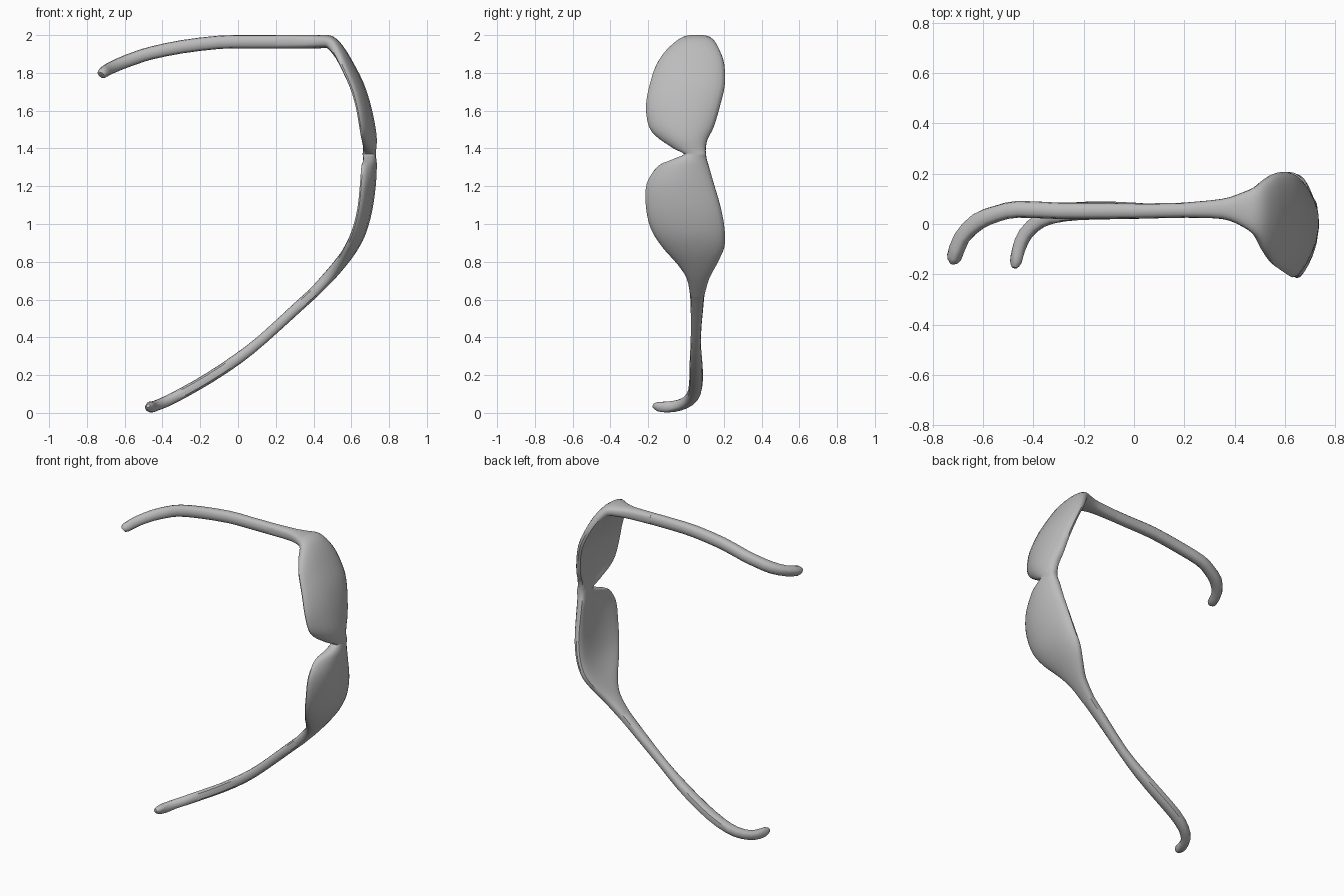
import bpy, bmesh, math
from mathutils import Vector

grey = bpy.data.materials.new("plain_grey")
grey.diffuse_color = (0.5, 0.5, 0.5, 1)


def smooth_path(rows, steps):
    """Catmull-Rom interpolation of whole stations."""
    rows = [list(r) for r in rows]
    out = []
    for i in range(len(rows) - 1):
        p0, p1 = rows[max(i - 1, 0)], rows[i]
        p2, p3 = rows[i + 1], rows[min(i + 2, len(rows) - 1)]
        for s in range(steps):
            t = s / steps
            out.append([0.5 * (2 * b + (c - a) * t + (2 * a - 5 * b + 4 * c - d) * t * t
                               + (3 * b - a - 3 * c + d) * t ** 3)
                        for a, b, c, d in zip(p0, p1, p2, p3)])
    out.append(rows[-1])
    return out


def power(v, e):
    return math.copysign(abs(v) ** e, v)


def sweep(name, rows, sides, steps, flat):
    """Loft of stations (x, z, low y, high y, half thickness, cupping).
    flat keeps every section parallel to the y axis."""
    st = smooth_path(rows, steps)
    mid = [Vector((r[0], (r[2] + r[3]) / 2, r[1])) for r in st]
    bm = bmesh.new()
    rings = []
    for i, r in enumerate(st):
        tan = mid[min(i + 1, len(mid) - 1)] - mid[max(i - 1, 0)]
        if flat:
            tan.y = 0
        tan.normalize()
        across = Vector((0, 1, 0))
        across = (across - tan * across.dot(tan)).normalized()
        out = tan.cross(across)
        half, thick, cup = (r[3] - r[2]) / 2, r[4], r[5]
        ring = []
        for k in range(sides):
            a = 2 * math.pi * k / sides
            s, c = power(math.cos(a), 0.85), power(math.sin(a), 0.7)
            # The brow side is thicker and curls in less than the cheek side
            brow = 1 + 5 * max(cup, 0) * s
            curl = cup * s * s * (0.5 if s > 0 else 1)
            ring.append(bm.verts.new(mid[i] + across * half * s
                                     + out * (thick * c * brow - curl)))
        rings.append(ring)
    for a, b in zip(rings, rings[1:]):
        for k in range(sides):
            j = (k + 1) % sides
            bm.faces.new((a[k], a[j], b[j], b[k]))
    bm.faces.new(rings[0])
    bm.faces.new(rings[-1])
    bmesh.ops.recalc_face_normals(bm, faces=bm.faces)
    me = bpy.data.meshes.new(name)
    bm.to_mesh(me)
    bm.free()
    me.materials.append(grey)
    ob = bpy.data.objects.new(name, me)
    bpy.context.collection.objects.link(ob)
    bpy.context.view_layer.objects.active = ob
    ob.select_set(True)
    bpy.ops.object.shade_smooth_by_angle(angle=math.radians(40))
    ob.select_set(False)


# Front frame: hinge, upper lens, bridge, lower lens, hinge
sweep("lens_frame", [
    (0.20, 1.965, 0.025, 0.085, 0.035, 0),
    (0.35, 1.965, 0.02, 0.10, 0.035, 0),
    (0.43, 1.965, -0.01, 0.125, 0.035, 0),
    (0.485, 1.963, -0.05, 0.15, 0.035, 0.005),
    (0.53, 1.92, -0.11, 0.18, 0.034, 0.015),
    (0.575, 1.85, -0.16, 0.203, 0.033, 0.025),
    (0.633, 1.74, -0.195, 0.205, 0.032, 0.035),
    (0.67, 1.63, -0.212, 0.18, 0.032, 0.04),
    (0.694, 1.52, -0.195, 0.148, 0.032, 0.045),
    (0.702, 1.45, -0.14, 0.115, 0.033, 0.04),
    (0.698, 1.40, -0.07, 0.105, 0.034, 0.02),
    (0.695, 1.37, -0.01, 0.106, 0.035, 0),
    (0.698, 1.345, -0.07, 0.11, 0.034, 0.02),
    (0.702, 1.31, -0.145, 0.12, 0.033, 0.04),
    (0.698, 1.21, -0.208, 0.148, 0.032, 0.045),
    (0.68, 1.08, -0.212, 0.185, 0.032, 0.04),
    (0.647, 0.96, -0.185, 0.205, 0.032, 0.035),
    (0.60, 0.87, -0.13, 0.203, 0.032, 0.025),
    (0.54, 0.79, -0.05, 0.165, 0.032, 0.01),
    (0.48, 0.72, 0.002, 0.125, 0.031, 0),
    (0.40, 0.635, 0.02, 0.10, 0.028, 0),
], 24, 3, True)

# Upper temple arm with its ear hook
sweep("upper_temple", [
    (-0.724, 1.79, -0.165, -0.135, 0.014, 0),
    (-0.715, 1.80, -0.16, -0.105, 0.028, 0),
    (-0.685, 1.82, -0.085, -0.025, 0.031, 0),
    (-0.62, 1.85, -0.025, 0.045, 0.033, 0),
    (-0.54, 1.88, 0.01, 0.075, 0.034, 0),
    (-0.46, 1.905, 0.025, 0.092, 0.034, 0),
    (-0.30, 1.938, 0.02, 0.085, 0.035, 0),
    (-0.10, 1.962, 0.02, 0.085, 0.035, 0),
    (0.05, 1.965, 0.022, 0.082, 0.035, 0),
    (0.21, 1.965, 0.025, 0.085, 0.035, 0),
], 12, 2, False)

# Lower temple arm with its ear hook
sweep("lower_temple", [
    (0.41, 0.645, 0.02, 0.10, 0.028, 0),
    (0.30, 0.545, 0.025, 0.09, 0.028, 0),
    (0.13, 0.39, 0.025, 0.078, 0.027, 0),
    (0.0, 0.287, 0.02, 0.085, 0.029, 0),
    (-0.15, 0.187, 0.018, 0.09, 0.029, 0),
    (-0.28, 0.112, 0.01, 0.08, 0.029, 0),
    (-0.37, 0.065, -0.015, 0.045, 0.029, 0),
    (-0.43, 0.04, -0.065, -0.01, 0.028, 0),
    (-0.458, 0.031, -0.125, -0.073, 0.029, 0),
    (-0.47, 0.034, -0.172, -0.13, 0.024, 0),
    (-0.475, 0.038, -0.183, -0.165, 0.01, 0),
], 12, 2, False)
